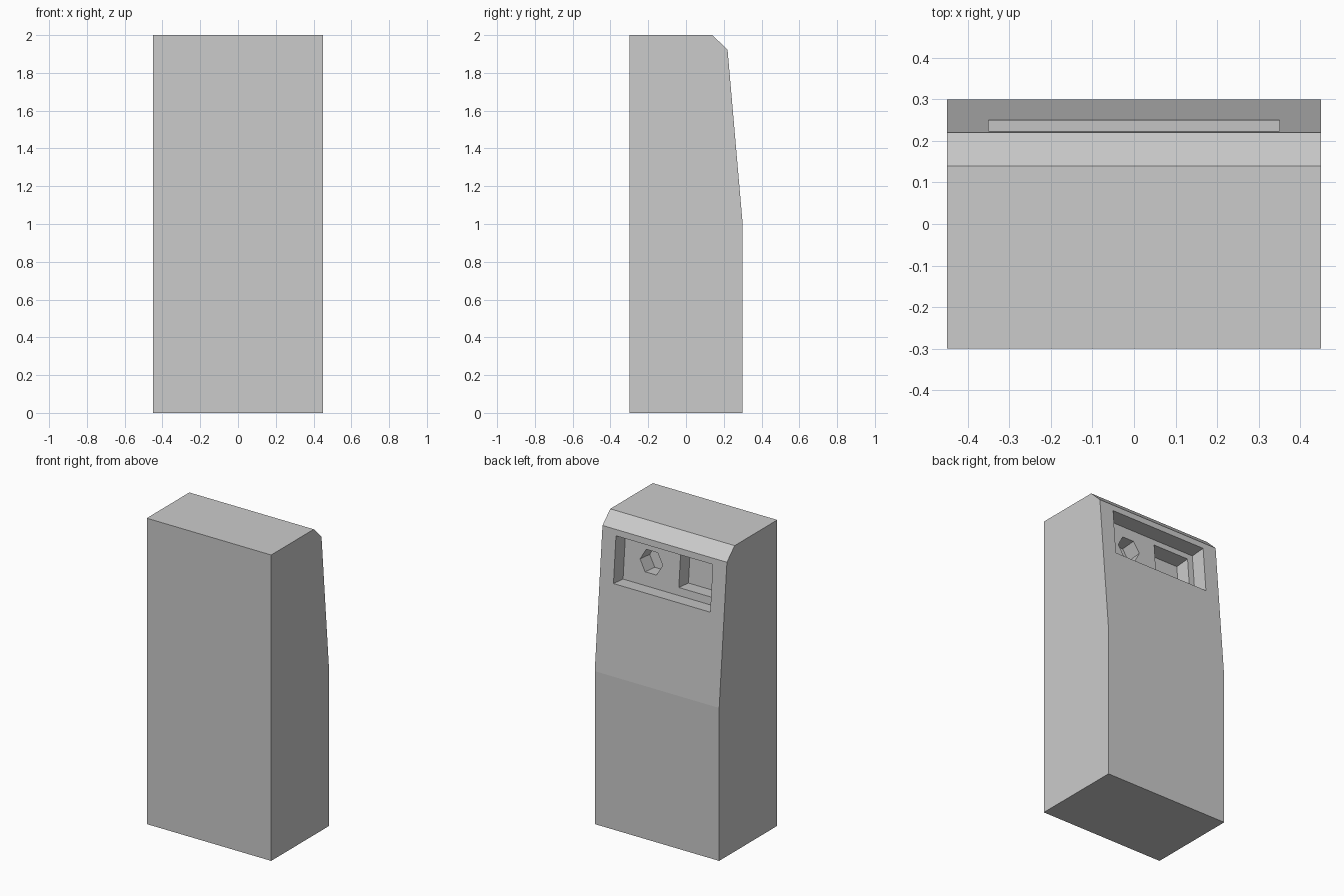
import bpy, bmesh, math
from mathutils import Vector, Matrix

if "Cube" in bpy.data.objects:
    bpy.data.objects.remove(bpy.data.objects["Cube"])

# Cabinet side profile (y, z)
LOW, HIGH = Vector((0, 0.30, 1.0)), Vector((0, 0.22, 1.922))
PROFILE = [(-0.3, 0), (0.3, 0), LOW.yz, HIGH.yz, (0.14, 2.0), (-0.3, 2.0)]

# Frame of the sloped back panel: columns are x, up the slope, outward normal
up = (HIGH - LOW).normalized()
right = Vector((1, 0, 0))
FRAME = Matrix((right, up, right.cross(up))).transposed().to_4x4()
if FRAME.col[2].y < 0:
    FRAME.col[2] *= -1


def prism(name, points, vec):
    """Extrude a planar polygon along vec."""
    bm = bmesh.new()
    face = bm.faces.new([bm.verts.new(p) for p in points])
    ext = bmesh.ops.extrude_face_region(bm, geom=[face])["geom"]
    bmesh.ops.translate(bm, vec=vec, verts=[v for v in ext if isinstance(v, bmesh.types.BMVert)])
    bmesh.ops.recalc_face_normals(bm, faces=bm.faces)
    mesh = bpy.data.meshes.new(name)
    bm.to_mesh(mesh)
    bm.free()
    obj = bpy.data.objects.new(name, mesh)
    bpy.context.collection.objects.link(obj)
    return obj


def on_slope(x, z, depth):
    """Point on the sloped panel at x and height z, sunk by depth."""
    t = (z - LOW.z) / (HIGH.z - LOW.z)
    return LOW.lerp(HIGH, t) + right * x - FRAME.col[2].xyz * depth


def cut(body, name, outline, start, end):
    """Sink an (x, z) outline into the slope between two depths."""
    cutter = prism(name, [on_slope(x, z, start) for x, z in outline],
                   -FRAME.col[2].xyz * (end - start))
    cutter.hide_render = True
    mod = body.modifiers.new(name, "BOOLEAN")
    mod.operation, mod.solver, mod.object = "DIFFERENCE", "EXACT", cutter
    bpy.context.view_layer.objects.active = body
    bpy.ops.object.modifier_apply(modifier=name)
    bpy.data.objects.remove(cutter)


def rect(x0, x1, z0, z1):
    return [(x0, z0), (x1, z0), (x1, z1), (x0, z1)]


# Cabinet body
body = prism("cabinet_body", [(-0.45, y, z) for y, z in PROFILE], Vector((0.9, 0, 0)))

# Wide recess, then a hexagonal socket and a rectangular pocket in its floor
cut(body, "panel_recess", rect(-0.35, 0.35, 1.58, 1.882), -0.1, 0.1)
hexagon = [(0.155 + 0.082 * math.cos(i * math.pi / 3),
            1.737 + 0.082 * math.sin(i * math.pi / 3)) for i in range(6)]
cut(body, "hex_socket", hexagon, 0.05, 0.2)
cut(body, "square_pocket", rect(-0.31, -0.05, 1.63, 1.845), 0.05, 0.2)
